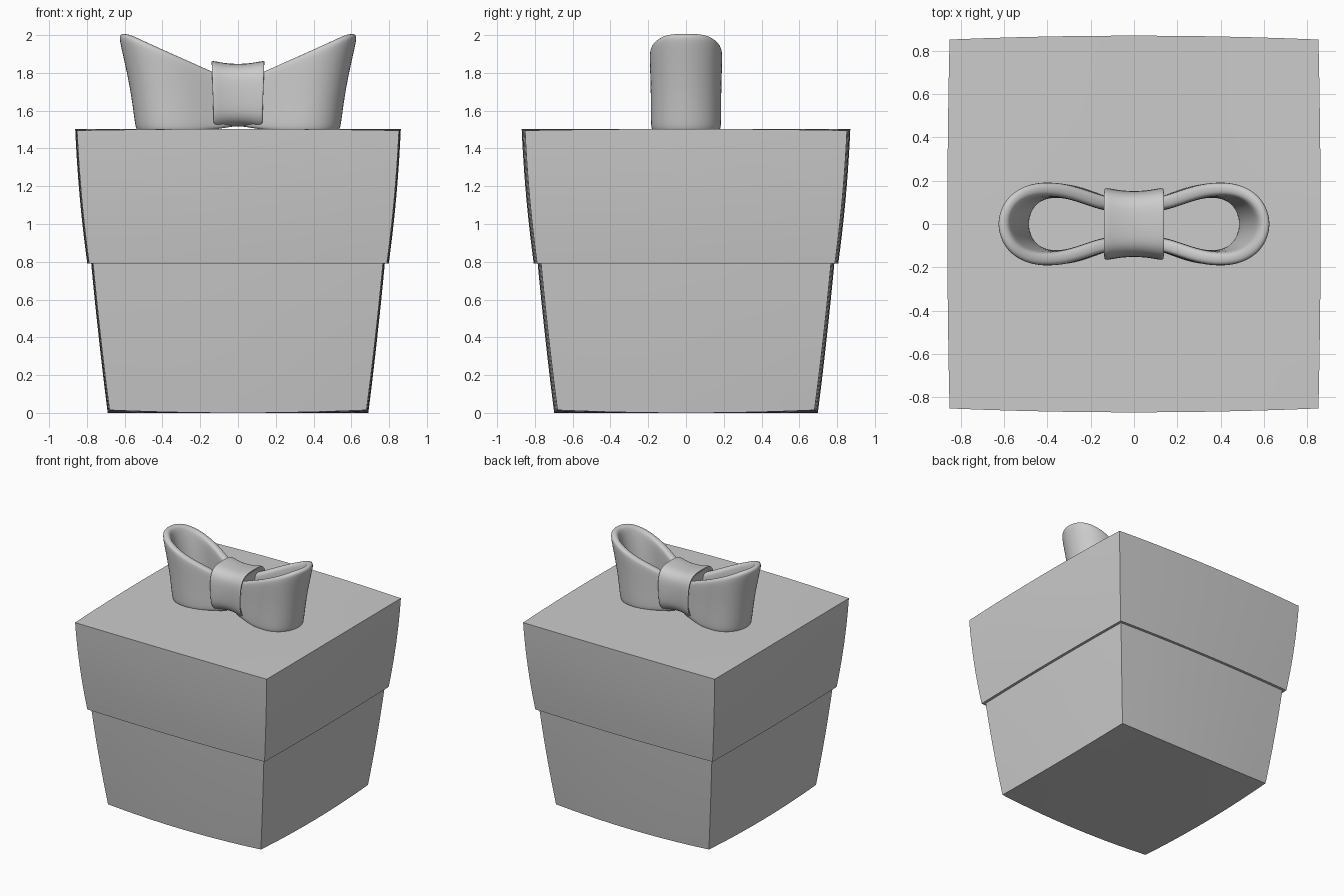
import bpy, bmesh, math
from mathutils import Vector

if "Cube" in bpy.data.objects:
    bpy.data.objects.remove(bpy.data.objects["Cube"])


def finish(bm, name, subdiv=0):
    bmesh.ops.recalc_face_normals(bm, faces=bm.faces)
    me = bpy.data.meshes.new(name)
    bm.to_mesh(me)
    bm.free()
    ob = bpy.data.objects.new(name, me)
    bpy.context.collection.objects.link(ob)
    if subdiv:
        m = ob.modifiers.new("Smooth", 'SUBSURF')
        m.levels = m.render_levels = subdiv
    bpy.ops.object.select_all(action='DESELECT')
    bpy.context.view_layer.objects.active = ob
    ob.select_set(True)
    if subdiv:
        bpy.ops.object.shade_smooth()
    else:
        bpy.ops.object.shade_smooth_by_angle(angle=math.radians(35))
    return ob


def puffed_box(name, z0, z1, half0, half1, curve, low_puff, top_puff):
    """Tapered box whose faces swell slightly outward."""
    bm = bmesh.new()
    bmesh.ops.create_cube(bm, size=2)
    bmesh.ops.subdivide_edges(bm, edges=bm.edges[:], cuts=9, use_grid_fill=True)
    for v in bm.verts:
        u, w, h = v.co
        t = (h + 1) / 2
        half = half0 + (half1 - half0) * t + curve * 4 * t * (1 - t)
        puff = top_puff if h > 0 else low_puff
        v.co = (u * (half + 0.010 * (1 - w * w)),
                w * (half + 0.018 * (1 - u * u)),
                z0 + (z1 - z0) * t + h * puff * (1 - u * u * w * w))
    return finish(bm, name)


def skin(rings, name, closed, subdiv):
    """Quads between closed rings; optionally joins last ring to first."""
    bm = bmesh.new()
    vs = [[bm.verts.new(p) for p in r] for r in rings]
    n = len(vs[0])
    for i in range(len(vs) if closed else len(vs) - 1):
        a, b = vs[i], vs[(i + 1) % len(vs)]
        for j in range(n):
            bm.faces.new((a[j], a[(j + 1) % n], b[(j + 1) % n], b[j]))
    if not closed:
        bm.faces.new(vs[0])
        bm.faces.new(vs[-1])
    return finish(bm, name, subdiv)


# Box body and overhanging lid
puffed_box("box_base", 0.015, 0.80, 0.68, 0.768, 0.004, 0.015, 0.0)
puffed_box("lid", 0.79, 1.495, 0.788, 0.852, 0.008, 0.0, 0.008)

# Bow loops: upright ribbon following a teardrop plan, flaring outward at the top
half_path = [(0.04, 0.085), (0.13, 0.092), (0.22, 0.122), (0.32, 0.155),
             (0.43, 0.166), (0.52, 0.145), (0.585, 0.092)]
path = half_path + [(0.616, 0.0)] + [(x, -y) for x, y in reversed(half_path)]
THICK = 0.033


def bow_loop(side, name):
    rings = []
    n = len(path)
    for i, (px, py) in enumerate(path):
        a, b = Vector(path[i - 1]), Vector(path[(i + 1) % n])
        d = (b - a).normalized()
        nx, ny = -d.y, d.x
        top = min(1.745 + 0.45 * px, 2.008)
        low = 1.485 + 0.035 * max(0.0, 1 - px / 0.25)
        ring = []
        levels = [0, 0.08, 0.35, 0.65, 0.92, 1]
        for s, lv in ((1, levels), (-1, levels[::-1])):
            for t in lv:
                scale = 0.845 + 0.155 * t ** 1.5
                yscale = 0.96 + 0.05 * t - 0.12 * t * (1 - t)
                off = s * THICK * (0.75 if t in (0, 1) else 1)
                ring.append((side * (px * scale + nx * off),
                             py * yscale + ny * off,
                             low + (top - low) * t))
        rings.append(ring)
    skin(rings, name, True, 2)


bow_loop(1, "bow_loop_right")
bow_loop(-1, "bow_loop_left")

# Knot: rounded-square band, pinched in the middle, with rolled ends
profile = [(-0.10, 0.80), (-0.128, 0.88), (-0.138, 0.985), (-0.122, 1.0),
           (-0.07, 0.93), (0, 0.905), (0.07, 0.93), (0.122, 1.0),
           (0.138, 0.985), (0.128, 0.88), (0.10, 0.80)]


def knot_ring(x, k):
    ring = []
    for j in range(24):
        a = 2 * math.pi * j / 24
        c, s = math.cos(a), math.sin(a)
        y = math.copysign(abs(c) ** 0.6, c) * 0.168 * k
        z = math.copysign(abs(s) ** 0.6, s) * 0.183 * k
        ring.append((x * (1 + 0.25 * z), y, 1.682 + z))
    return ring


skin([knot_ring(x, k) for x, k in profile], "bow_knot", False, 2)
